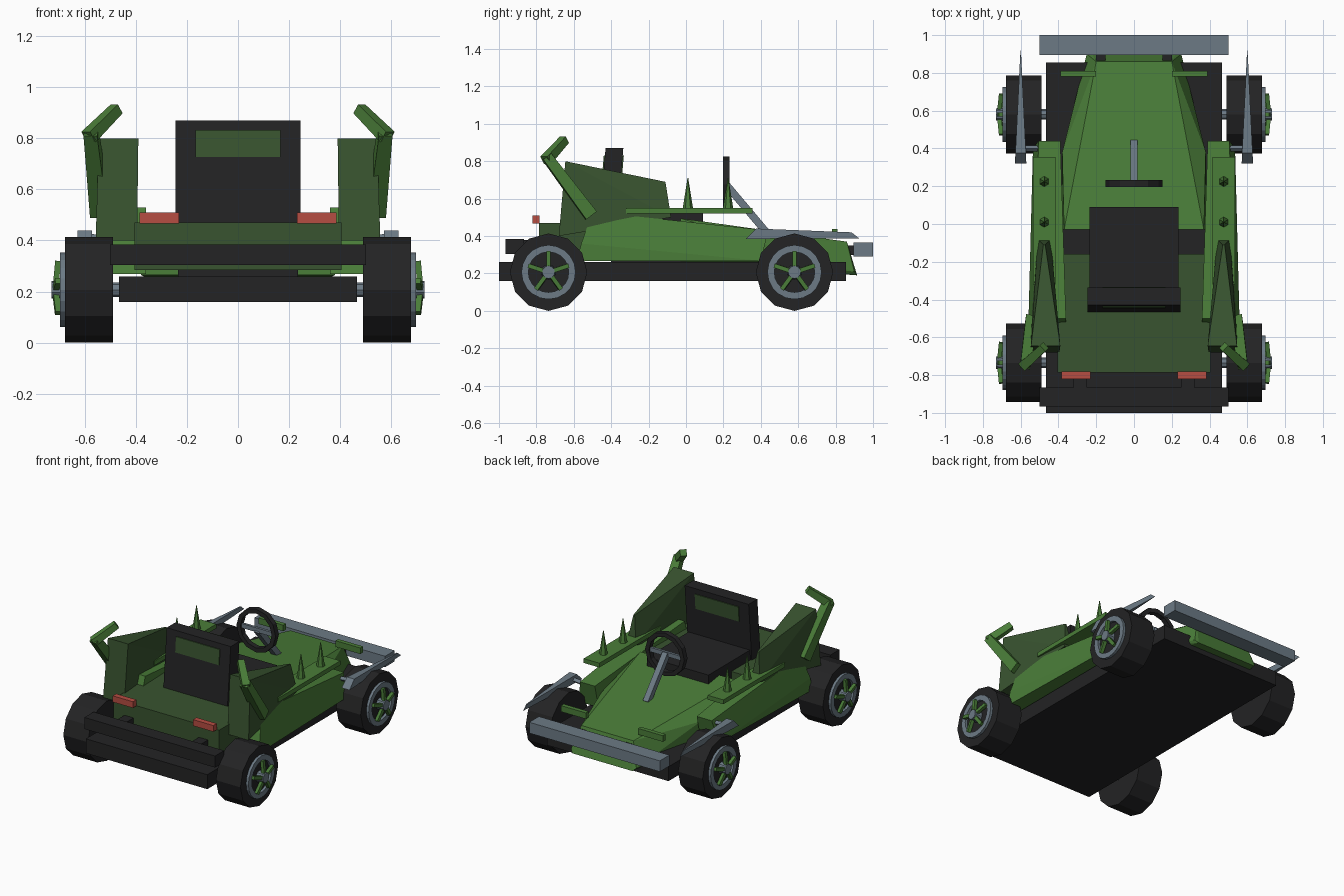
import bpy, bmesh, math
from mathutils import Vector, Matrix

if "Cube" in bpy.data.objects:
    bpy.data.objects.remove(bpy.data.objects["Cube"])


def material(name, r, g, b):
    m = bpy.data.materials.new(name)
    m.diffuse_color = (r, g, b, 1)
    m.use_nodes = True
    m.node_tree.nodes["Principled BSDF"].inputs["Base Color"].default_value = m.diffuse_color
    return m


GREEN = material("leaf green", 0.068, 0.205, 0.04)
DARK = material("dark green", 0.04, 0.088, 0.029)
BLACK = material("black", 0.017, 0.017, 0.018)
STEEL = material("steel grey", 0.15, 0.195, 0.235)
RED = material("red", 0.47, 0.075, 0.055)


def finish(name, bm, mat, mirror=False):
    bmesh.ops.recalc_face_normals(bm, faces=bm.faces)
    me = bpy.data.meshes.new(name)
    bm.to_mesh(me)
    bm.free()
    me.materials.append(mat)
    ob = bpy.data.objects.new(name, me)
    bpy.context.collection.objects.link(ob)
    if mirror:
        ob.modifiers.new("mirror", 'MIRROR')
    return ob


def hull(name, pts, mat, mirror=False):
    bm = bmesh.new()
    for p in pts:
        bm.verts.new(p)
    bmesh.ops.convex_hull(bm, input=bm.verts)
    bmesh.ops.dissolve_limit(bm, angle_limit=0.01, verts=bm.verts, edges=bm.edges)
    return finish(name, bm, mat, mirror)


def box(name, x, y, z, mat, mirror=False):
    return hull(name, [(a, b, c) for a in x for b in y for c in z], mat, mirror)


def rod(name, p, q, r0, r1, n, mat, mirror=False, roll=0.0):
    p, q = Vector(p), Vector(q)
    d = q - p
    mx = (Matrix.Translation((p + q) / 2) @ d.to_track_quat('Z', 'Y').to_matrix().to_4x4()
          @ Matrix.Rotation(roll, 4, 'Z'))
    bm = bmesh.new()
    bmesh.ops.create_cone(bm, cap_ends=True, segments=n, radius1=r0, radius2=r1,
                          depth=d.length, matrix=mx)
    return finish(name, bm, mat, mirror)


def ring(name, center, axis, r_in, r_out, width, n, mat, mirror=False):
    c, axis = Vector(center), Vector(axis)
    up = Vector((0, 0, 1))
    bm = bmesh.new()
    vs = [bm.verts.new(c + up * r + axis * w) for r, w in
          ((r_in, -width / 2), (r_out, -width / 2), (r_out, width / 2), (r_in, width / 2))]
    es = [bm.edges.new((vs[i], vs[(i + 1) % 4])) for i in range(4)]
    bmesh.ops.spin(bm, geom=vs + es, cent=c, axis=axis, angle=math.tau, steps=n)
    bmesh.ops.remove_doubles(bm, verts=bm.verts, dist=1e-4)
    return finish(name, bm, mat, mirror)


# chassis and bumpers
box("chassis", (-.465, .465), (-1, .855), (.16, .26), BLACK)
box("rear_bumper", (-.5, .5), (-.965, -.865), (.305, .385), BLACK)
box("front_bumper", (-.5, .5), (.895, 1), (.29, .365), STEEL)
box("bumper_bracket", (.15, .2), (.8, .9), (.3, .35), BLACK, True)
box("rear_bumper_bracket", (.25, .32), (-.88, -.78), (.31, .38), BLACK, True)

# rear deck with tail lights
box("rear_deck", (-.405, .405), (-.785, -.16), (.285, .47), DARK)
box("tail_light", (.23, .385), (-.82, -.782), (.467, .51), RED, True)

# nose: narrow top plate over a wider lower edge
hull("hood", [(s * x, y, z) for s in (-1, 1) for x, y, z in (
    (.37, -.03, .495), (.38, -.03, .265), (.38, .38, .37), (.38, .38, .265),
    (.2, .86, .37), (.25, .9, .21), (.23, .915, .19), (.25, .86, .2))], GREEN)
box("hood_light", (.2, .39), (.78, .81), (.395, .437), GREEN, True)

# side pods
hull("side_pod", [(.36, -.585, .268), (.56, -.585, .268), (.56, -.56, .36),
                  (.36, -.5, .53), (.53, -.5, .53), (.39, .44, .43), (.505, .44, .43),
                  (.39, .4, .268), (.535, .4, .268)], GREEN, True)
box("spike_rail", (.415, .535), (-.32, .355), (.52, .55), GREEN, True)
for i, (y, top) in enumerate(((-.2, .66), (.01, .71), (.225, .71))):
    rod(f"spike_{i}", (.475, y, .52), (.475, y, top), .032, .002, 6, GREEN, True)

# rear fins with bent horns
hull("rear_fin", [(.395, -.68, .4), (.557, -.68, .4), (.39, -.645, .8), (.545, -.645, .8),
                  (.47, -.11, .69), (.48, -.11, .69), (.44, -.08, .5), (.51, -.08, .5)],
     DARK, True)
rod("horn_base", (.54, -.51, .51), (.575, -.745, .825), .05, .038, 4, GREEN, True, math.pi / 4)
rod("horn_tip", (.585, -.75, .805), (.475, -.65, .915), .036, .03, 4, GREEN, True, math.pi / 4)

# seat, leaning slightly forward
box("seat_cushion", (-.235, .235), (-.4, .09), (.26, .54), BLACK)


def slab(name, w, z0, z1, back, front, mat):
    lean = lambda z: (z - .87) * .0875
    hull(name, [(x, y + lean(z), z) for x in (-w, w) for z in (z0, z1)
                for y in (back, front)], mat)


slab("seat_back", .245, .46, .87, -.43, -.335, BLACK)
slab("headrest_panel", .167, .727, .832, -.436, -.329, DARK)

# steering
ring("steering_wheel", (0, .215, .675), (0, 1, 0), .12, .15, .036, 12, BLACK)
box("steering_spoke", (-.125, .125), (.207, .225), (.66, .69), STEEL)
rod("steering_column", (0, .215, .675), (0, .43, .42), .028, .028, 4, STEEL, False, math.pi / 4)

# pointed blades above the front wheels
hull("front_blade", [(.57, .32, .385), (.63, .32, .385), (.572, .375, .44), (.628, .375, .44),
                     (.575, .4, .39), (.625, .4, .39), (.597, .885, .42), (.603, .885, .42),
                     (.6, .925, .388)], STEEL, True)
rod("blade_strut", (.48, .4, .40), (.58, .4, .41), .016, .016, 4, STEEL, True)

# wheels
for end, y in (("front", .58), ("rear", -.735)):
    z = .207
    rod(end + "_axle", (-.5, y, z), (.5, y, z), .028, .028, 8, STEEL)
    rod(end + "_tire", (.49, y, z), (.678, y, z), .207, .207, 12, BLACK, True)
    ring(end + "_rim", (.685, y, z), (1, 0, 0), .108, .145, .022, 20, STEEL, True)
    rod(end + "_hub", (.67, y, z), (.73, y, z), .04, .034, 10, STEEL, True)
    for k in range(5):
        a = math.tau * k / 5
        dy, dz = math.sin(a), math.cos(a)
        rod(f"{end}_spoke_{k}", (.712, y + .03 * dy, z + .03 * dz),
            (.704, y + .113 * dy, z + .113 * dz), .016, .016, 4, GREEN, True, math.pi / 4)
